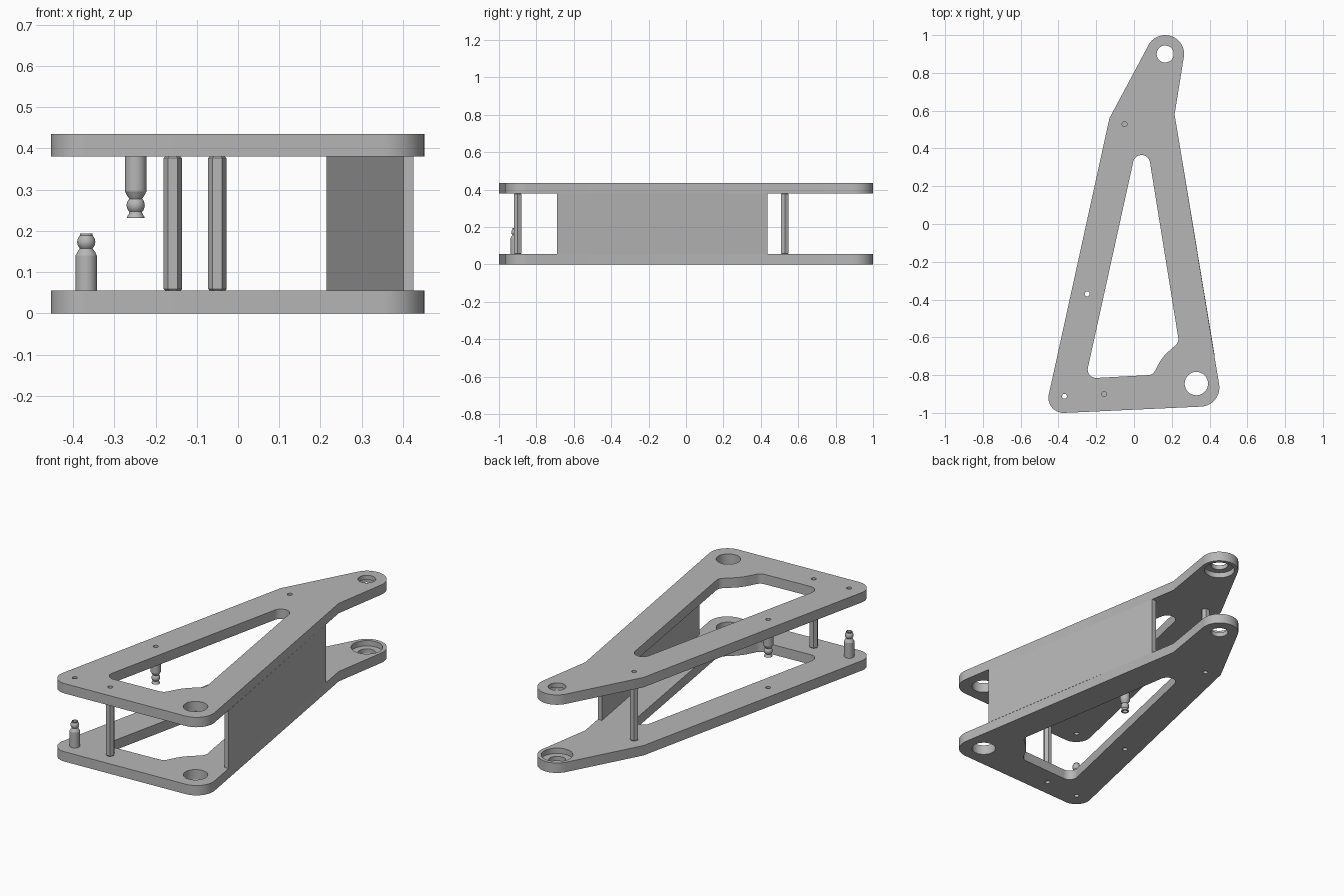
import bpy, bmesh, math
from mathutils import Vector

cube = bpy.data.objects.get("Cube")
if cube:
    bpy.data.objects.remove(cube)

grey = bpy.data.materials.new("machined grey")
grey.use_nodes = True
GREY = (0.47, 0.47, 0.47, 1)
grey.diffuse_color = GREY
grey.node_tree.nodes["Principled BSDF"].inputs["Base Color"].default_value = GREY

T, H = 0.055, 0.435          # plate thickness, overall height
GAP_TOP = H - T


def rounded_path(circles):
    """Counter-clockwise outline tangent to circles; negative radius is concave."""
    n = len(circles)
    normals = []
    for i in range(n):
        (x0, y0, r0), (x1, y1, r1) = circles[i], circles[(i + 1) % n]
        dx, dy = x1 - x0, y1 - y0
        normals.append(math.atan2(dy, dx) - math.pi / 2
                       + math.asin((r0 - r1) / math.hypot(dx, dy)))
    points = []
    for i, (x, y, r) in enumerate(circles):
        start, end = normals[i - 1], normals[i]
        if r == 0:
            points.append((x, y))
            continue
        sweep = (end - start) % math.tau if r > 0 else -((start - end) % math.tau)
        steps = max(6, int(abs(sweep) * 10))
        for k in range(steps + 1):
            a = start + sweep * k / steps
            points.append((x + r * math.cos(a), y + r * math.sin(a)))
    return points


def add_prism(bm, points, z0, z1):
    low = [bm.verts.new((x, y, z0)) for x, y in points]
    high = [bm.verts.new((x, y, z1)) for x, y in points]
    bm.faces.new(low[::-1])
    bm.faces.new(high)
    for i in range(len(points)):
        j = (i + 1) % len(points)
        bm.faces.new((low[i], low[j], high[j], high[i]))


def add_lathe(bm, profile, centre, sides=32):
    """Revolve a closed (radius, z) profile around a vertical axis."""
    cx, cy = centre
    rings = [[bm.verts.new((cx + r * math.cos(math.tau * k / sides),
                            cy + r * math.sin(math.tau * k / sides), z))
              for k in range(sides)] for r, z in profile]
    for i, ring in enumerate(rings):
        nxt = rings[(i + 1) % len(rings)]
        if profile[i][0] == profile[(i + 1) % len(rings)][0] == 0:
            continue
        for k in range(sides):
            m = (k + 1) % sides
            bm.faces.new((ring[k], ring[m], nxt[m], nxt[k]))


def finish(name, bm, smooth=True):
    bmesh.ops.remove_doubles(bm, verts=bm.verts, dist=1e-5)
    bmesh.ops.recalc_face_normals(bm, faces=bm.faces)
    mesh = bpy.data.meshes.new(name)
    bm.to_mesh(mesh)
    bm.free()
    mesh.materials.append(grey)
    ob = bpy.data.objects.new(name, mesh)
    bpy.context.collection.objects.link(ob)
    if smooth:
        shade(ob)
    return ob


def select(ob):
    bpy.ops.object.select_all(action='DESELECT')
    ob.select_set(True)
    bpy.context.view_layer.objects.active = ob


def shade(ob):
    select(ob)
    bpy.ops.object.shade_smooth_by_angle(angle=math.radians(30))


OUTLINE = rounded_path([(-0.373, -0.92, 0.08), (0.35, -0.865, 0.102),
                        (0.215, 0.58, 0), (0.165, 0.9, 0.1), (-0.13, 0.56, 0)])
WINDOW = rounded_path([(-0.2, -0.77, 0.045), (0.075, -0.76, 0.04),
                       (0.33, -0.845, -0.225), (0.195, -0.61, 0.04),
                       (0.04, 0.32, 0.045)])
PIVOT_FRONT, PIVOT_BACK = (0.33, -0.845), (0.165, 0.9)
POSTS = {"front_post": (-0.158, -0.9), "back_post": (-0.05, 0.528)}
PIN_LOW, PIN_HIGH = (-0.368, -0.912), (-0.248, -0.37)
BORE = 0.013


def plate(name, z0, inner_up):
    bm = bmesh.new()
    add_prism(bm, OUTLINE, z0, z0 + T)
    ob = finish(name, bm, smooth=False)

    # Window, pivot holes, screw holes and the bearing recess on the inner face
    cut = bmesh.new()
    lo, hi = z0 - 0.05, z0 + T + 0.05
    add_prism(cut, WINDOW, lo, hi)
    holes = [(PIVOT_FRONT, 0.062), (PIN_LOW, BORE), (PIN_HIGH, BORE)]
    holes += [(p, BORE) for p in POSTS.values()]
    for centre, r in holes:
        add_lathe(cut, [(0, lo), (r, lo), (r, hi), (0, hi)], centre)
    step = z0 + (T - 0.03 if inner_up else 0.03)
    r_lo, r_hi = (0.045, 0.08) if inner_up else (0.08, 0.045)
    add_lathe(cut, [(0, lo), (r_lo, lo), (r_lo, step), (r_hi, step),
                    (r_hi, hi), (0, hi)], PIVOT_BACK, 48)
    cutter = finish(name + "_cutter", cut, smooth=False)
    cutter.hide_render = True
    mod = ob.modifiers.new("cutouts", 'BOOLEAN')
    mod.operation, mod.solver, mod.object = 'DIFFERENCE', 'EXACT', cutter
    select(ob)
    bpy.ops.object.modifier_apply(modifier=mod.name)
    bpy.data.objects.remove(cutter)
    shade(ob)


plate("lower_plate", 0, True)
plate("upper_plate", GAP_TOP, False)

# Side wall, flush with the outer edge of both plates
a, b = Vector((0.426, -0.69)), Vector((0.239, 0.435))
inset = Vector((-0.025, 0))
bm = bmesh.new()
add_prism(bm, [a, b, b + inset, a + inset], T, GAP_TOP)
finish("side_wall", bm, smooth=False)

# Hexagonal spacer posts with chamfered ends
for name, centre in POSTS.items():
    bm = bmesh.new()
    r, c = 0.0225, 0.004
    add_lathe(bm, [(0, T), (r - c, T), (r, T + c), (r, GAP_TOP - c),
                   (r - c, GAP_TOP), (0, GAP_TOP)], centre, 6)
    finish(name, bm, smooth=False)


def pin(name, centre, base, sign, tip):
    """Hollow spring pin: shank, tapered collar, ball and tip."""
    profile = [(BORE, 0), (0.026, 0), (0.026, 0.085), (0.024, 0.088),
               (0.022, 0.093), (0.017, 0.1)]
    for k in range(9):
        a = math.radians(-45 + 90 * k / 8)
        profile.append((0.022 * math.cos(a), 0.118 + 0.022 * math.sin(a)))
    profile += tip
    bm = bmesh.new()
    add_lathe(bm, [(r, base + sign * z) for r, z in profile], centre)
    finish(name, bm)


pin("lower_spring_pin", PIN_LOW, T, 1, [(0.0155, 0.139), (BORE, 0.139)])
pin("upper_spring_pin", PIN_HIGH, GAP_TOP, -1,
    [(0.016, 0.138), (0.021, 0.146), (0.021, 0.149), (BORE, 0.149)])
